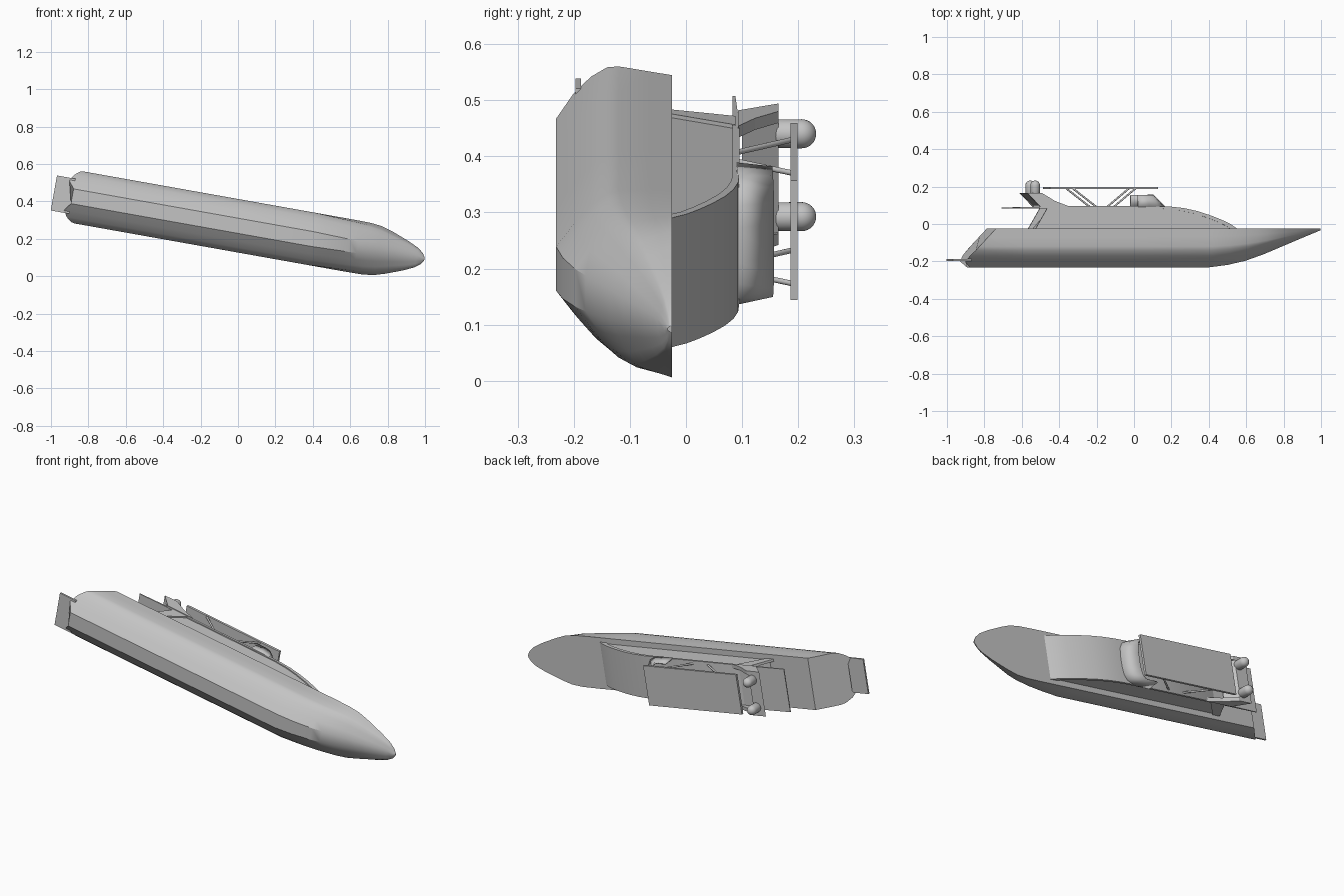
import bpy, bmesh, math
from mathutils import Vector, Matrix

cube = bpy.data.objects.get("Cube")
if cube:
    bpy.data.objects.remove(cube)

# One plain grey for the whole boat
grey = bpy.data.materials.new("plain grey")
grey.use_nodes = True
colour = (0.55, 0.55, 0.55, 1)
grey.diffuse_color = colour
grey.node_tree.nodes["Principled BSDF"].inputs["Base Color"].default_value = colour

DECK = -0.025
TILT = math.radians(10.1)


def finish(name, bm, smooth=False):
    """The boat lies on its side: x is length, y is its up, z is its width."""
    bmesh.ops.recalc_face_normals(bm, faces=bm.faces[:])
    mesh = bpy.data.meshes.new(name)
    bm.to_mesh(mesh)
    bm.free()
    mesh.materials.append(grey)
    obj = bpy.data.objects.new(name, mesh)
    bpy.context.collection.objects.link(obj)
    obj.rotation_euler = (0, TILT, 0)
    obj.location = (0, 0, 0.27)
    if smooth:
        bpy.ops.object.select_all(action="DESELECT")
        obj.select_set(True)
        bpy.context.view_layer.objects.active = obj
        bpy.ops.object.shade_smooth_by_angle(angle=math.radians(32))
    return obj


def loft(rings, closed=True, caps=True):
    bm = bmesh.new()
    loops = [[bm.verts.new(p) for p in ring] for ring in rings]
    n = len(loops[0])
    for a, b in zip(loops, loops[1:]):
        for i in range(n if closed else n - 1):
            j = (i + 1) % n
            bm.faces.new((a[i], a[j], b[j], b[i]))
    if caps:
        bm.faces.new(loops[0])
        bm.faces.new(loops[-1])
    return bm


def prism(name, profile, near, far, smooth=False):
    """Side profile (x, y) pushed across the width."""
    rings = [[(x, y, w) for x, y in profile] for w in (near, far)]
    return finish(name, loft(rings), smooth)


def ramp(value, table):
    for (a, p), (b, q) in zip(table, table[1:]):
        if value <= b:
            return p + (q - p) * max(0, (value - a) / (b - a))
    return table[-1][1]


# Hull: one half section (half width, depth share) swept along the length
half = [(0.141, 0), (0.141, 0.2), (0.141, 0.46), (0.136, 0.56), (0.114, 0.7),
        (0.08, 0.85), (0.04, 1)]
section = half + [(-w, d) for w, d in reversed(half)]
beam = [(0.62, 1), (0.7, 0.99), (0.76, 0.94), (0.82, 0.81), (0.91, 0.57),
        (0.97, 0.37), (1.0, 0.2), (1.013, 0.04)]
depth = [(0.4, 1), (0.5, 0.94), (0.6, 0.83), (0.7, 0.66), (0.8, 0.46),
         (0.9, 0.26), (1.013, 0.04)]
transom = [(0, -0.775), (0.8, -0.93), (0.92, -0.93), (1, -0.9)]

rings = [[(ramp(d, transom), DECK - 0.2065 * d, w) for w, d in section]]
for x in (-0.6, 0, 0.4, 0.45, 0.5, 0.55, 0.6, 0.65, 0.7, 0.76, 0.82, 0.87, 0.91,
          0.94, 0.97, 1.0, 1.013):
    flare = 0.3 * ramp(x, [(0.4, 0), (0.8, 1)])
    rings.append([(x, DECK - 0.2065 * d * ramp(x, depth),
                   w * ramp(x, beam) * (1 - flare * d)) for w, d in section])
finish("hull", loft(rings), True)

prism("swim_platform", [(-1, -0.197), (-0.9, -0.197), (-0.9, -0.187), (-1, -0.187)],
      -0.095, 0.095)

# Cabin: slightly recessed body under a curved full-width roof
arc = [(0.54, DECK), (0.5, 0.002), (0.45, 0.025), (0.39, 0.048), (0.32, 0.07),
       (0.25, 0.085), (0.18, 0.093), (0.1, 0.095), (-0.42, 0.095)]
inner = [(x - 0.02, y - 0.012) for x, y in arc[1:]]
prism("cabin_body", [(-0.53, DECK)] + arc[:1] + inner, -0.111, 0.111, True)
prism("cabin_roof", arc + inner[::-1] + [(0.5, DECK)], -0.117, 0.117, True)
prism("aft_roof_overhang", [(-0.7, 0.083), (-0.42, 0.083), (-0.42, 0.095), (-0.7, 0.088)],
      -0.117, 0.117)
for side, name in ((1, "left"), (-1, "right")):
    prism(name + "_aft_pillar", [(-0.555, DECK), (-0.51, DECK), (-0.4, 0.088), (-0.49, 0.088)],
          side * 0.105, side * 0.118)
    prism(name + "_arch_leg", [(-0.53, 0.093), (-0.37, 0.093), (-0.45, 0.123),
                               (-0.52, 0.165), (-0.6, 0.165)], side * 0.1, side * 0.121)

# Radar arch with two domes
prism("arch_panel", [(-0.53, 0.1), (-0.48, 0.1), (-0.53, 0.165), (-0.6, 0.165)],
      -0.11, 0.11)
for side, name in ((1, "left"), (-1, "right")):
    bm = bmesh.new()
    bmesh.ops.create_uvsphere(bm, u_segments=24, v_segments=16, radius=0.026,
                              matrix=Matrix.Rotation(-math.pi / 2, 4, "X"))
    for v in bm.verts:
        v.co.y = v.co.y + 0.206 if v.co.y > -0.001 else v.co.y * 0.5 + 0.165
    bmesh.ops.translate(bm, verts=bm.verts[:], vec=(-0.55, 0, side * 0.075))
    finish(name + "_dome", bm, True)

# Wraparound windscreen: a raked shell, open towards the stern
low = [(0, 0.117), (0.06, 0.117), (0.11, 0.113), (0.14, 0.098), (0.155, 0.07), (0.16, 0.03)]
high = [(0, 0.11), (0.045, 0.11), (0.07, 0.106), (0.085, 0.09), (0.092, 0.065), (0.095, 0.03)]
walls = []
for outline, y in ((low, 0.09), (high, 0.154)):
    walls.append([(x, y, w) for x, w in outline] + [(x, y, -w) for x, w in outline[::-1]])
screen = finish("windscreen", loft(walls, closed=False, caps=False), True)
thick = screen.modifiers.new("thickness", "SOLIDIFY")
thick.thickness = 0.008
thick.offset = 0

# Sun canopy on four raked struts
prism("canopy", [(-0.475, 0.186), (0.11, 0.186), (0.11, 0.199), (-0.475, 0.199)],
      -0.108, 0.108)


def strut(name, start, end):
    a, b = Vector(start), Vector(end)
    bm = bmesh.new()
    turn = (b - a).to_track_quat("Z", "Y").to_matrix().to_4x4()
    bmesh.ops.create_cone(bm, cap_ends=True, segments=12, radius1=0.005, radius2=0.005,
                          depth=(b - a).length,
                          matrix=Matrix.Translation((a + b) / 2) @ turn)
    finish(name, bm, True)


for side, name in ((0.1, "left"), (-0.1, "right")):
    strut(name + "_front_strut", (-0.13, 0.09, side), (-0.01, 0.19, side))
    strut(name + "_aft_strut", (-0.22, 0.09, side), (-0.35, 0.19, side))
